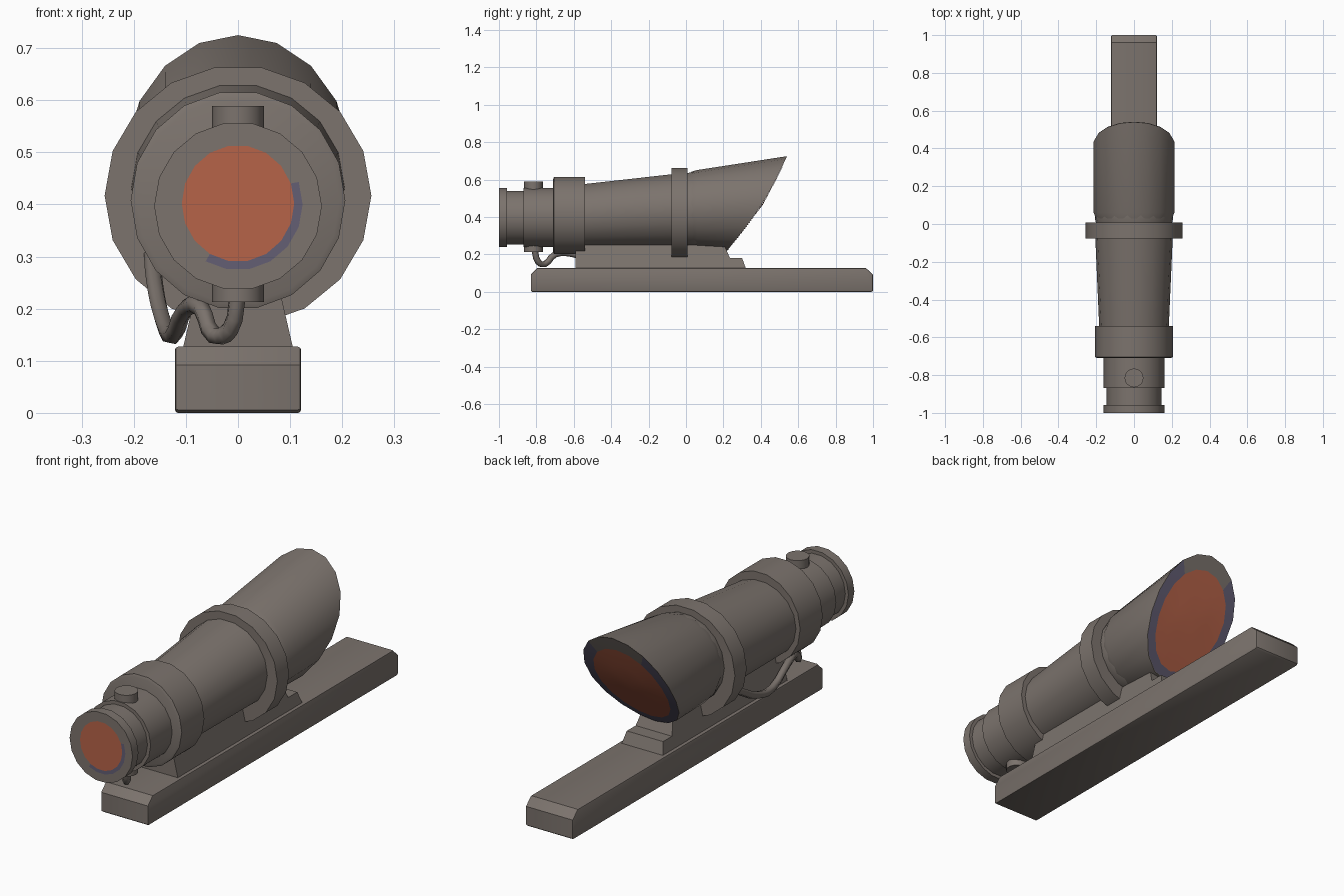
import bpy, bmesh, math

if "Cube" in bpy.data.objects:
    bpy.data.objects.remove(bpy.data.objects["Cube"])

def mat(name, rgb):
    m = bpy.data.materials.new(name)
    m.diffuse_color = (*rgb, 1)
    m.use_nodes = True
    m.node_tree.nodes["Principled BSDF"].inputs["Base Color"].default_value = m.diffuse_color
    return m

MATS = [mat("warm_grey", (0.20, 0.172, 0.153)),
        mat("lens_orange", (0.47, 0.125, 0.066)),
        mat("lens_edge_violet", (0.125, 0.112, 0.175))]
N = 18

def finish(name, bm, rule=None, angle=35):
    bmesh.ops.recalc_face_normals(bm, faces=bm.faces)
    if rule:
        for f in bm.faces:
            f.material_index = rule(f.calc_center_median())
    me = bpy.data.meshes.new(name)
    bm.to_mesh(me)
    bm.free()
    for m in MATS:
        me.materials.append(m)
    me.shade_smooth()
    me.set_sharp_from_angle(angle=math.radians(angle))
    ob = bpy.data.objects.new(name, me)
    bpy.context.collection.objects.link(ob)
    return ob

def loft(name, rings, rule=None):
    """Skin a list of equal point rings and close both ends."""
    bm = bmesh.new()
    loops = [[bm.verts.new(p) for p in r] for r in rings]
    for a, b in zip(loops, loops[1:]):
        k = len(a)
        for i in range(k):
            bm.faces.new((a[i], a[(i + 1) % k], b[(i + 1) % k], b[i]))
    bm.faces.new(loops[0])
    bm.faces.new(loops[-1])
    return finish(name, bm, rule)

def ring(y, cz, rx, rz=None, turn=0):
    rz = rz or rx
    return [(rx * math.cos(a), y, cz + rz * math.sin(a))
            for a in (2 * math.pi * i / N + turn for i in range(N))]

# eyepiece with painted lens on the front
def eye_colour(c):
    if c.y > -0.999:
        return 0
    d = math.hypot(c.x, c.z - 0.4)
    if d < 0.107:
        return 1
    return 2 if d < 0.12 and c.x - (c.z - 0.4) > 0.05 else 0

loft("eyepiece", [ring(-1, .402, .108, .112), ring(-1, .400, .124, .126), ring(-1, .397, .161),
                  ring(-.957, .397, .161), ring(-.957, .397, .145), ring(-.868, .397, .145),
                  ring(-.868, .397, .161), ring(-.69, .397, .161)], eye_colour)

# tapered tube and its collars
loft("rear_collar", [ring(-.71, .408, .195, .198), ring(-.705, .408, .206, .21),
                     ring(-.54, .408, .206, .21)])
loft("main_tube", [ring(-.55, .405, .184, .173), ring(-.07, .432, .205, .2)])
loft("front_collar", [ring(-.078, .417, .256, .25), ring(.008, .417, .256, .25)])
loft("hood_neck", [ring(0, .437, .2, .198), ring(.03, .438, .207, .205), ring(.06, .44, .205, .205)])

# slanted hood with painted lens across the opening
TURN = math.pi / N

def mouth(s, drop=0):
    pts = []
    for x, _, z in ring(0, .4725 - drop, .218 * s, .2525 * s, math.pi / 2):
        t = (z - .22) / .505
        pts.append((x, .22 + .32 * t + .028 * math.sin(math.pi * t), z))
    return pts

hood_rings = [ring(.03, .4425, .205, .2, math.pi / 2), ring(.06, .4425, .217, .2085, math.pi / 2),
              mouth(1)]
loft("hood", hood_rings)

def lens_plate(name, scales, drops, rule):
    bm = bmesh.new()
    loops = [[bm.verts.new((x, y + .002, z)) for x, y, z in mouth(s, d)]
             for s, d in zip(scales, drops)]
    for a, b in zip(loops, loops[1:]):
        for i in range(N):
            bm.faces.new((a[i], a[(i + 1) % N], b[(i + 1) % N], b[i]))
    tip = bm.verts.new((0, .22 + .16 + .028 + .002, .4725 - drops[-1]))
    for i in range(N):
        bm.faces.new((loops[-1][i], loops[-1][(i + 1) % N], tip))
    return finish(name, bm, rule)

def lens_colour(c):
    d = math.hypot(c.x / .218, (c.z - .4575) / .2525)
    if d < .82:
        return 1
    return 0 if c.z > .65 else 2

lens_plate("objective_lens", [.995, .8, .4], [0, .015, .008], lens_colour)

# adjustment knobs, one post through the eyepiece
bm = bmesh.new()
bmesh.ops.create_cone(bm, cap_ends=True, segments=16, radius1=.05, radius2=.05, depth=.376)
bmesh.ops.translate(bm, verts=bm.verts, vec=(0, -.815, .401))
finish("adjustment_knobs", bm)

# base rail, end profile chamfered
def extrude_x(name, outline, width, bevel=0):
    bm = bmesh.new()
    sides = [[bm.verts.new((s * width(z), y, z)) for y, z in outline] for s in (-1, 1)]
    k = len(outline)
    for i in range(k):
        j = (i + 1) % k
        bm.faces.new((sides[0][i], sides[0][j], sides[1][j], sides[1][i]))
    for s in sides:
        bm.faces.new(s)
    if bevel:
        caps = [e for e in bm.edges if abs(e.verts[0].co.x - e.verts[1].co.x) < .01]
        bmesh.ops.bevel(bm, geom=caps, offset=bevel, segments=2, affect='EDGES', profile=.5)
    return finish(name, bm)

extrude_x("base_rail", [(-.83, .006), (-.822, 0), (.992, 0), (1, .006), (1, .092),
                        (.962, .127), (-.795, .127), (-.83, .092)], lambda z: .121, .006)

# tapered mount between rail and tube
extrude_x("mount", [(-.59, .12), (.322, .12), (.3, .18), (.235, .18), (.205, .25), (-.59, .25)],
          lambda z: .105 - .23 * (z - .127))

# hanging cable on the left side
path = [(0, -.81, .23), (-.015, -.79, .16), (-.045, -.755, .148), (-.07, -.70, .2),
        (-.1, -.6, .2), (-.125, -.45, .148), (-.145, -.3, .18), (-.16, -.17, .25),
        (-.165, -.06, .31)]
cu = bpy.data.curves.new("cable", 'CURVE')
cu.dimensions = '3D'
cu.bevel_depth = .017
cu.bevel_resolution = 1
cu.resolution_u = 3
cu.use_fill_caps = True
sp = cu.splines.new('BEZIER')
sp.bezier_points.add(len(path) - 1)
for bp, p in zip(sp.bezier_points, path):
    bp.co = p
    bp.handle_left_type = bp.handle_right_type = 'AUTO'
cu.materials.append(MATS[0])
bpy.context.collection.objects.link(bpy.data.objects.new("cable", cu))
